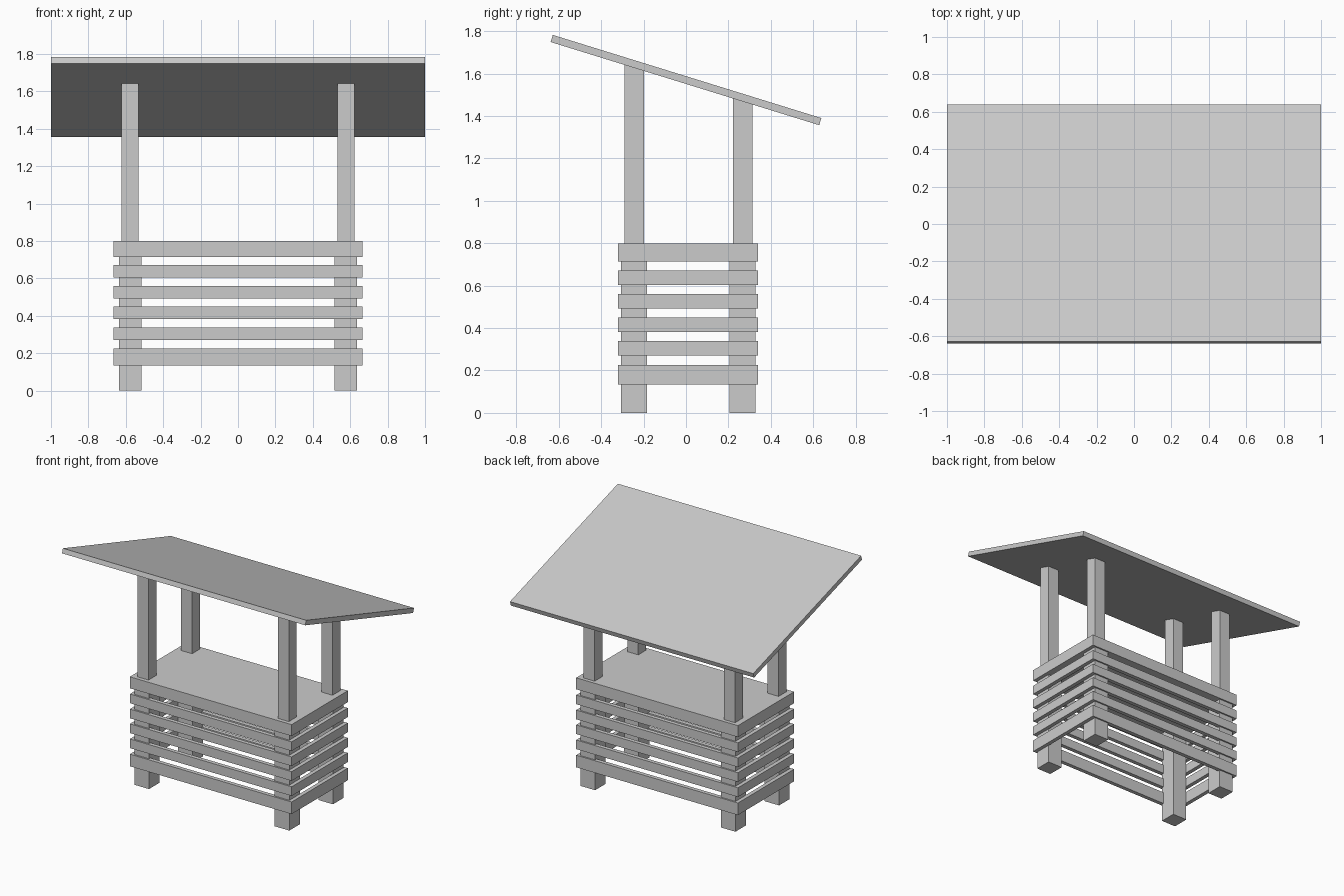
import bpy
import math
from mathutils import Vector

cube = bpy.data.objects.get("Cube")
if cube:
    bpy.data.objects.remove(cube, do_unlink=True)

grey = bpy.data.materials.new("plain grey")
grey.use_nodes = True
grey.diffuse_color = (0.6, 0.6, 0.6, 1)
grey.node_tree.nodes["Principled BSDF"].inputs["Base Color"].default_value = (0.6, 0.6, 0.6, 1)


def box(name, low, high):
    """Box between two opposite corners."""
    low, high = Vector(low), Vector(high)
    bpy.ops.mesh.primitive_cube_add(size=1, location=(low + high) / 2)
    obj = bpy.context.object
    obj.name = name
    obj.scale = high - low
    bpy.ops.object.transform_apply(location=False, rotation=False, scale=True)
    obj.data.materials.append(grey)
    return obj


# Sloping roof, high at the front
slope = math.radians(17.2)
roof_z, roof_thick, roof_len = 1.57, 0.035, 1.326
roof = box("roof", (-1, -roof_len / 2, roof_z - roof_thick / 2),
           (1, roof_len / 2, roof_z + roof_thick / 2))
roof.rotation_euler.x = -slope

# Counter
X, FRONT, BACK = 0.665, -0.32, 0.34
box("counter_top", (-X, FRONT, 0.715), (X, BACK, 0.80))

# Thick legs below, thinner posts above with tops cut to the roof slope
for side, sx in (("left", 1), ("right", -1)):
    for end, y in (("front", -0.245), ("back", 0.267)):
        x = sx * 0.577
        box(f"{end}_{side}_leg", (x - 0.06, y - 0.062, 0), (x + 0.06, y + 0.062, 0.73))
        post = box(f"{end}_{side}_post", (x - 0.045, y - 0.046, 0.79), (x + 0.045, y + 0.046, 1.5))
        for v in post.data.vertices:
            if v.co.z > 0:
                world_y = v.co.y + post.location.y
                v.co.z = roof_z - 0.012 - math.tan(slope) * world_y - post.location.z

# Slats around the base, the lowest one wider
T = 0.03
for i, (z0, z1) in enumerate(((0.135, 0.225), (0.27, 0.338), (0.382, 0.45),
                              (0.492, 0.56), (0.604, 0.672)), 1):
    box(f"front_slat_{i}", (-X, FRONT, z0), (X, FRONT + T, z1))
    box(f"back_slat_{i}", (-X, BACK - T, z0), (X, BACK, z1))
    box(f"left_slat_{i}", (X - T, FRONT + T, z0), (X, BACK - T, z1))
    box(f"right_slat_{i}", (-X, FRONT + T, z0), (-X + T, BACK - T, z1))
